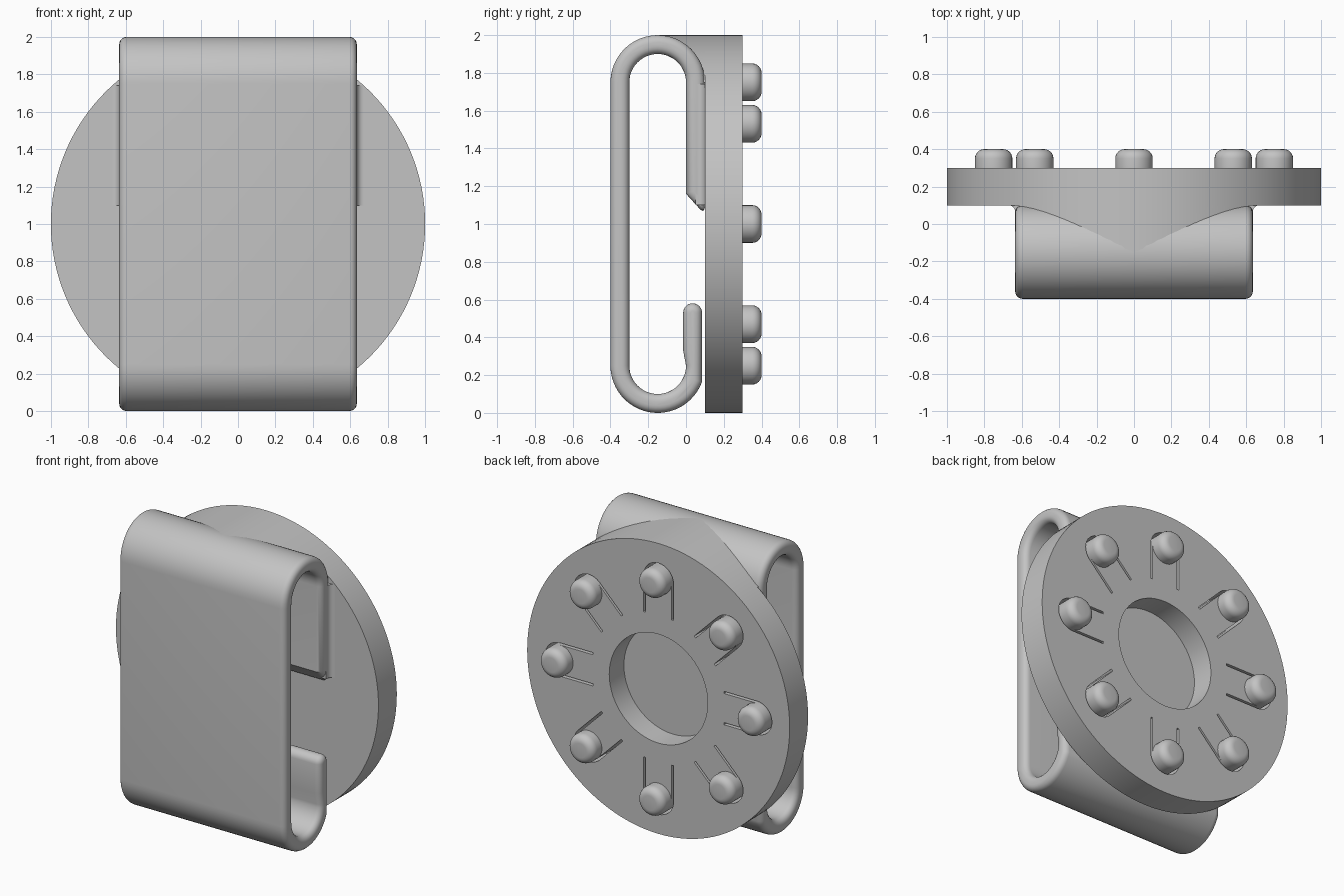
import bpy, bmesh
from math import sin, cos, pi, radians
from mathutils import Vector, Matrix

cube = bpy.data.objects.get("Cube")
if cube:
    bpy.data.objects.remove(cube, do_unlink=True)

grey = bpy.data.materials.new("plain grey")
grey.use_nodes = True
GREY = (0.55, 0.55, 0.55, 1)
grey.diffuse_color = GREY
grey.node_tree.nodes["Principled BSDF"].inputs["Base Color"].default_value = GREY

HALF = 0.635             # half width of the clip
KNOBS = 8
DEPTH = 0.16             # depth of the recess and slits


def arc(cx, cy, r, a0, a1, n=24):
    angles = [radians(a0 + (a1 - a0) * i / n) for i in range(n + 1)]
    return [(cx + r * cos(a), cy + r * sin(a)) for a in angles]


def add_prism(bm, points, direction):
    """Extrude a closed outline of 3D points along a vector."""
    face = bm.faces.new([bm.verts.new(p) for p in points])
    made = bmesh.ops.extrude_face_region(bm, geom=[face], use_keep_orig=True)["geom"]
    verts = [g for g in made if isinstance(g, bmesh.types.BMVert)]
    bmesh.ops.translate(bm, verts=verts, vec=direction)


def finish(name, bm):
    bmesh.ops.recalc_face_normals(bm, faces=bm.faces[:])
    mesh = bpy.data.meshes.new(name)
    bm.to_mesh(mesh)
    bm.free()
    mesh.materials.append(grey)
    ob = bpy.data.objects.new(name, mesh)
    bpy.context.collection.objects.link(ob)
    return ob


def prism(name, points, direction):
    bm = bmesh.new()
    add_prism(bm, points, direction)
    return finish(name, bm)


def round_bar(name, r, y0, y1, n, x=0, z=1):
    """Cylinder lying along y."""
    return prism(name, [(px, y0, pz) for px, pz in arc(x, z, r, 0, 360, n)[:-1]], (0, y1 - y0, 0))


def activate(ob):
    bpy.ops.object.select_all(action='DESELECT')
    ob.select_set(True)
    bpy.context.view_layer.objects.active = ob


def apply_modifier(ob, kind, **settings):
    mod = ob.modifiers.new(kind.title(), kind)
    for key, value in settings.items():
        setattr(mod, key, value)
    activate(ob)
    bpy.ops.object.modifier_apply(modifier=mod.name)


def combine(ob, tool, operation):
    tool.hide_render = True
    apply_modifier(ob, 'BOOLEAN', object=tool, operation=operation, solver='EXACT')
    bpy.data.objects.remove(tool, do_unlink=True)


def smooth(ob, angle=35):
    activate(ob)
    bpy.ops.object.shade_smooth_by_angle(angle=radians(angle))


# Disc with a round recess and a U-shaped slit around every knob
disc = round_bar("disc", 1, 0.1, 0.3, 128)
bm = bmesh.new()
floor = 0.3 - DEPTH
add_prism(bm, [(x, floor, z) for x, z in arc(0, 1, 0.375, 0, 360, 64)[:-1]], (0, 0.3, 0))
slit = ([(0.5, -0.115)] + arc(0.75, 0, 0.115, -90, 90, 16) + [(0.5, 0.115), (0.5, 0.1)]
        + arc(0.75, 0, 0.1, 90, -90, 16) + [(0.5, -0.1)])
for i in range(KNOBS):
    turn = Matrix.Translation((0, 0, 1)) @ Matrix.Rotation(2 * pi * i / KNOBS, 4, 'Y')
    add_prism(bm, [turn @ Vector((u, floor, v)) for u, v in slit], (0, 0.3, 0))
combine(disc, finish("disc_cutter", bm), 'DIFFERENCE')
smooth(disc)

# Rounded knobs on the back
for i in range(KNOBS):
    a = 2 * pi * i / KNOBS
    knob = round_bar(f"knob_{i + 1}", 0.1, 0.22, 0.4, 32, 0.75 * cos(a), 1 + 0.75 * sin(a))
    apply_modifier(knob, 'BEVEL', width=0.05, segments=6, limit_method='ANGLE', angle_limit=radians(60))
    smooth(knob)

# Bent clip: outer side, rounded tip, then inner side
outline = ([(0.1, 1.05)] + arc(-0.15, 1.75, 0.25, 0, 180) + arc(-0.15, 0.25, 0.25, 180, 340)
           + arc(0.035, 0.53, 0.05, 0, 180, 12) + [(-0.015, 0.33)]
           + arc(-0.15, 0.25, 0.15, 360, 180) + arc(-0.15, 1.75, 0.15, 180, 0) + [(0, 1.16)])
clip = prism("clip", [(-HALF, y, z) for y, z in outline], (2 * HALF, 0, 0))
apply_modifier(clip, 'BEVEL', width=0.04, segments=5, limit_method='ANGLE', angle_limit=radians(65))
smooth(clip)

# Gusset joining the top bend of the clip to the disc
gusset = round_bar("gusset", 1, -0.16, 0.11, 128)
wedge = arc(-0.15, 1.75, 0.2, 90, 0) + [(0.13, 1.75), (0.13, 2.1), (-0.15, 2.1)]
wedge_tool = prism("gusset_wedge", [(0.02 - HALF, y, z) for y, z in wedge], (2 * HALF - 0.04, 0, 0))
combine(gusset, wedge_tool, 'INTERSECT')
smooth(gusset)

# Fillets where the clip meets the disc
for side, name in ((1, "left_fillet"), (-1, "right_fillet")):
    curve = arc(HALF + 0.035, 0.065, 0.035, 180, 90, 8)
    section = [(HALF - 0.03, 0.05), (HALF, 0.05)] + curve + [(HALF + 0.035, 0.11), (HALF - 0.03, 0.11)]
    smooth(prism(name, [(side * x, y, 1.1) for x, y in section], (0, 0, 0.64)))
